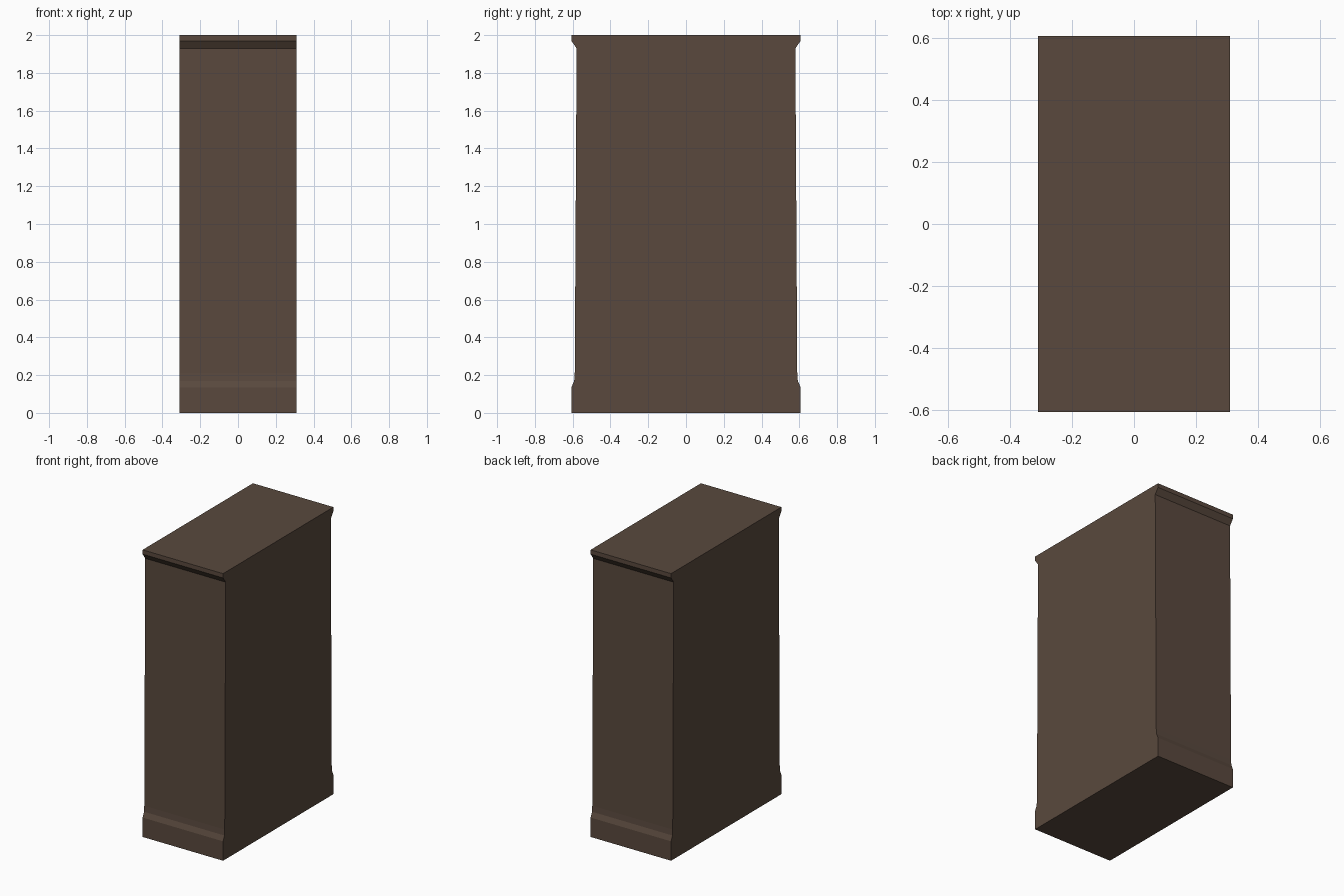
import bpy
import bmesh

cube = bpy.data.objects.get("Cube")
if cube:
    bpy.data.objects.remove(cube, do_unlink=True)

HALF_WIDTH = 0.31

# Dark brown finish
brown = bpy.data.materials.new("dark_brown")
brown.use_nodes = True
colour = (0.10, 0.066, 0.047, 1.0)
brown.diffuse_color = colour
brown.node_tree.nodes["Principled BSDF"].inputs["Base Color"].default_value = colour

# Half profile (y, z): plinth, sloped ledge, slightly tapered shaft, flared cap
half = [(0.607, 0), (0.607, 0.135), (0.592, 0.17), (0.589, 0.21),
        (0.579, 1.93), (0.607, 1.97), (0.607, 2.0)]
profile = half + [(-y, z) for y, z in reversed(half)]

# Pillar block: the mirrored profile extruded across the width
bm = bmesh.new()
face = bm.faces.new([bm.verts.new((-HALF_WIDTH, y, z)) for y, z in profile])
result = bmesh.ops.extrude_face_region(bm, geom=[face])
moved = [v for v in result["geom"] if isinstance(v, bmesh.types.BMVert)]
bmesh.ops.translate(bm, vec=(2 * HALF_WIDTH, 0, 0), verts=moved)
bmesh.ops.recalc_face_normals(bm, faces=bm.faces)

mesh = bpy.data.meshes.new("pillar_block")
bm.to_mesh(mesh)
bm.free()
mesh.materials.append(brown)
pillar = bpy.data.objects.new("pillar_block", mesh)
bpy.context.collection.objects.link(pillar)
